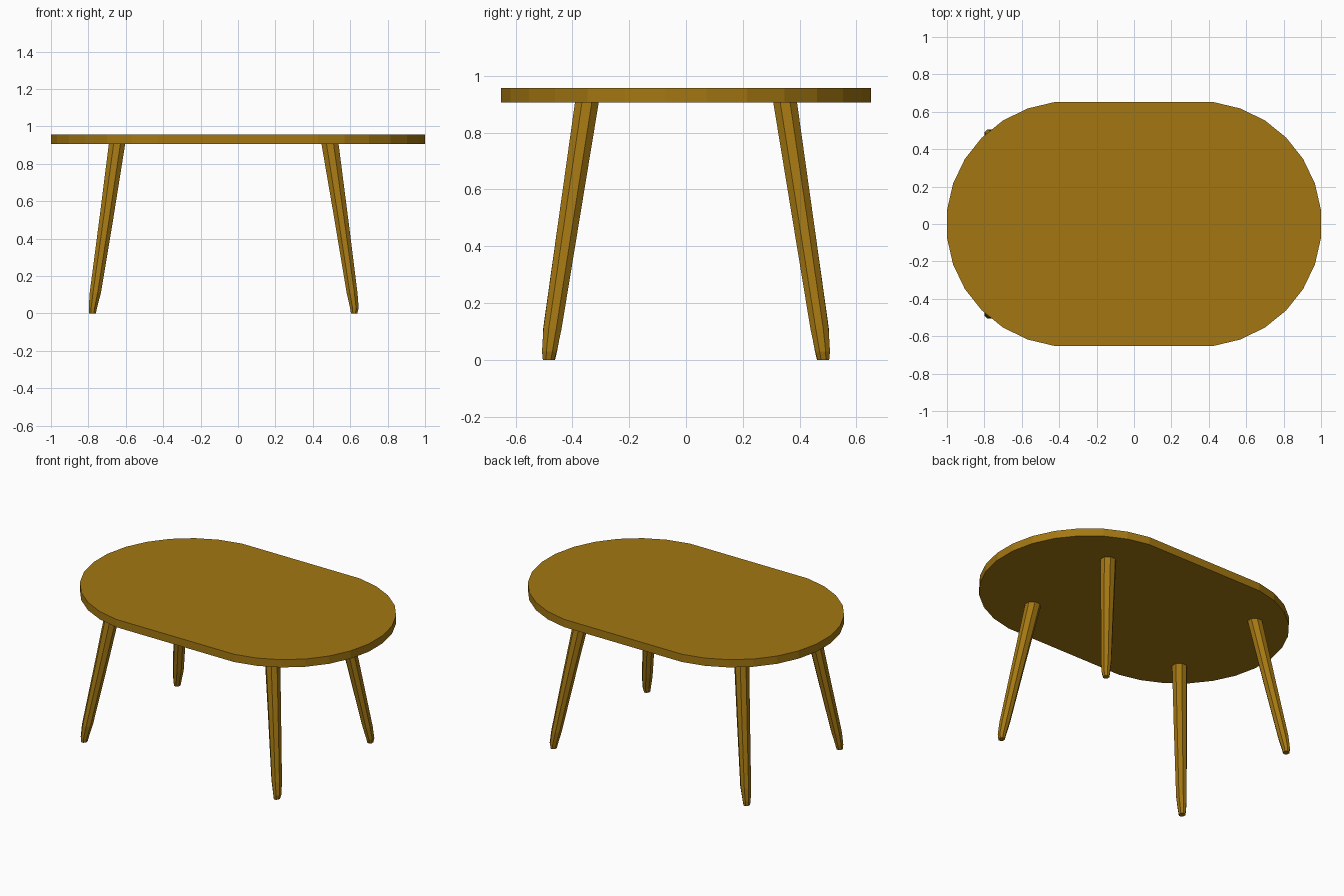
import bpy, bmesh, math

if "Cube" in bpy.data.objects:
    bpy.data.objects.remove(bpy.data.objects["Cube"])

wood = bpy.data.materials.new("golden brown wood")
wood.diffuse_color = (0.37, 0.185, 0.006, 1)
wood.use_nodes = True
wood.node_tree.nodes["Principled BSDF"].inputs["Base Color"].default_value = wood.diffuse_color


def loft(name, rings):
    """Skin a list of equal-length point rings and cap both ends."""
    bm = bmesh.new()
    vr = [[bm.verts.new(p) for p in ring] for ring in rings]
    n = len(vr[0])
    for a, b in zip(vr, vr[1:]):
        for i in range(n):
            j = (i + 1) % n
            bm.faces.new((a[i], a[j], b[j], b[i]))
    bm.faces.new(vr[0][::-1])
    bm.faces.new(vr[-1])
    bmesh.ops.recalc_face_normals(bm, faces=bm.faces)
    mesh = bpy.data.meshes.new(name)
    bm.to_mesh(mesh)
    bm.free()
    mesh.materials.append(wood)
    ob = bpy.data.objects.new(name, mesh)
    bpy.context.collection.objects.link(ob)
    return ob


# Tabletop: two faceted round ends joined by straight sides
CX, R, SEGS, SWEEP = 0.348, 0.656, 13, math.radians(83)
outline = []
for side in (0, math.pi):
    for i in range(SEGS + 1):
        t = -SWEEP + 2 * SWEEP * i / SEGS
        outline.append((math.cos(side) * CX + R * math.cos(t + side),
                        R * math.sin(t + side)))
loft("tabletop", [[(x, y, z) for x, y in outline] for z in (0.907, 0.958)])

# Splayed tapering legs: (z, centre x, centre |y|, width x, width y)
LEGS = {
    "left": [(0.0, -0.778, 0.482, 0.036, 0.042),
             (0.03, -0.776, 0.480, 0.044, 0.052),
             (0.11, -0.763, 0.471, 0.060, 0.064),
             (0.50, -0.705, 0.411, 0.074, 0.074),
             (0.92, -0.645, 0.347, 0.088, 0.084)],
    "right": [(0.0, 0.621, 0.484, 0.034, 0.040),
              (0.03, 0.622, 0.481, 0.046, 0.052),
              (0.11, 0.610, 0.470, 0.058, 0.064),
              (0.50, 0.553, 0.411, 0.074, 0.074),
              (0.92, 0.490, 0.347, 0.092, 0.084)],
}
K = 0.5 / math.cos(math.pi / 8)
for side, path in LEGS.items():
    for place, s in (("front", -1), ("back", 1)):
        rings = []
        for z, cx, cy, wx, wy in path:
            rings.append([(cx + wx * K * math.cos((i + 0.5) * math.pi / 4),
                           s * cy + wy * K * math.sin((i + 0.5) * math.pi / 4), z)
                          for i in range(8)])
        loft(f"{place}_{side}_leg", rings)
